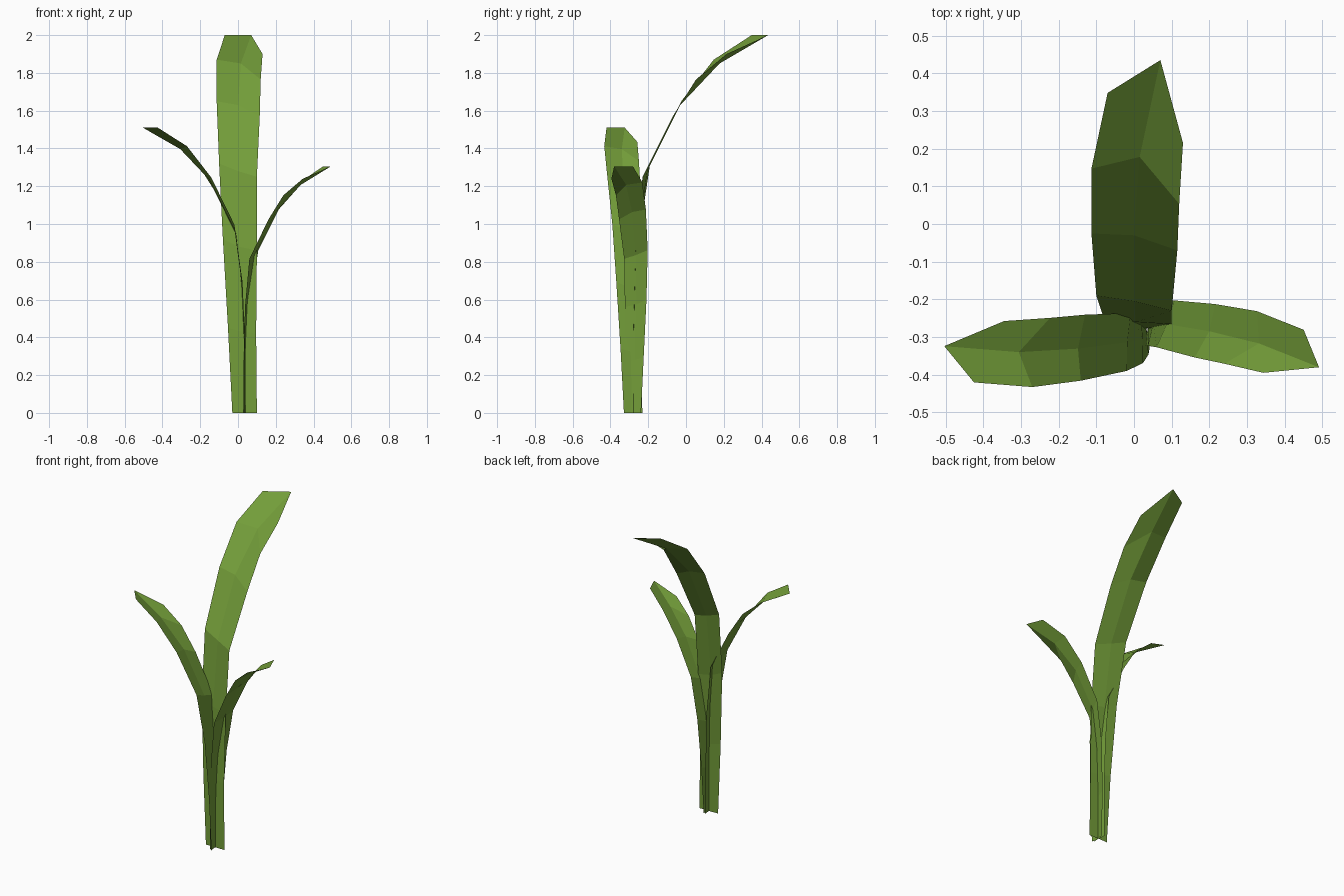
import bpy
from math import radians
from mathutils import Matrix, Vector

if "Cube" in bpy.data.objects:
    bpy.data.objects.remove(bpy.data.objects["Cube"])

# Leaf green
green = bpy.data.materials.new("leaf green")
green.diffuse_color = (0.171, 0.337, 0.041, 1)
green.use_nodes = True
green.node_tree.nodes["Principled BSDF"].inputs["Base Color"].default_value = green.diffuse_color

# Root point shared by all leaves
ROOT = Vector((0.035, -0.28, 0))

# Cross rows of the tallest leaf: left edge, midrib, right edge
ROWS = [
    [(-0.03, -0.28, 0), (0.035, -0.278, 0), (0.10, -0.28, 0)],
    [(-0.053, -0.273, 0.45), (0.02, -0.278, 0.43), (0.096, -0.277, 0.42)],
    [(-0.08, -0.25, 0.92), (0.005, -0.26, 0.88), (0.10, -0.266, 0.86)],
    [(-0.10, -0.19, 1.32), (0.0, -0.205, 1.28), (0.10, -0.23, 1.25)],
    [(-0.113, -0.025, 1.65), (0.0, -0.03, 1.63), (0.115, -0.07, 1.57)],
    [(-0.113, 0.147, 1.87), (0.015, 0.178, 1.85), (0.12, 0.053, 1.765)],
    [(-0.07, 0.348, 2.0), (0.07, 0.435, 2.0), (0.13, 0.215, 1.90)],
]


def leaf(name, scale, turn):
    """Folded strip, scaled and turned about the root."""
    m = (Matrix.Translation(ROOT) @ Matrix.Rotation(radians(turn), 4, 'Z')
         @ Matrix.Scale(scale, 4) @ Matrix.Translation(-ROOT))
    verts = [m @ Vector(p) for row in ROWS for p in row]
    faces = [(r * 3 + c, r * 3 + c + 1, r * 3 + c + 4, r * 3 + c + 3)
             for r in range(len(ROWS) - 1) for c in range(2)]
    mesh = bpy.data.meshes.new(name)
    mesh.from_pydata(verts, [], faces)
    mesh.materials.append(green)
    bpy.context.collection.objects.link(bpy.data.objects.new(name, mesh))


leaf("tall_leaf", 1.0, 0)
leaf("left_leaf", 0.755, 97.5)
leaf("right_leaf", 0.6525, -99.6)
